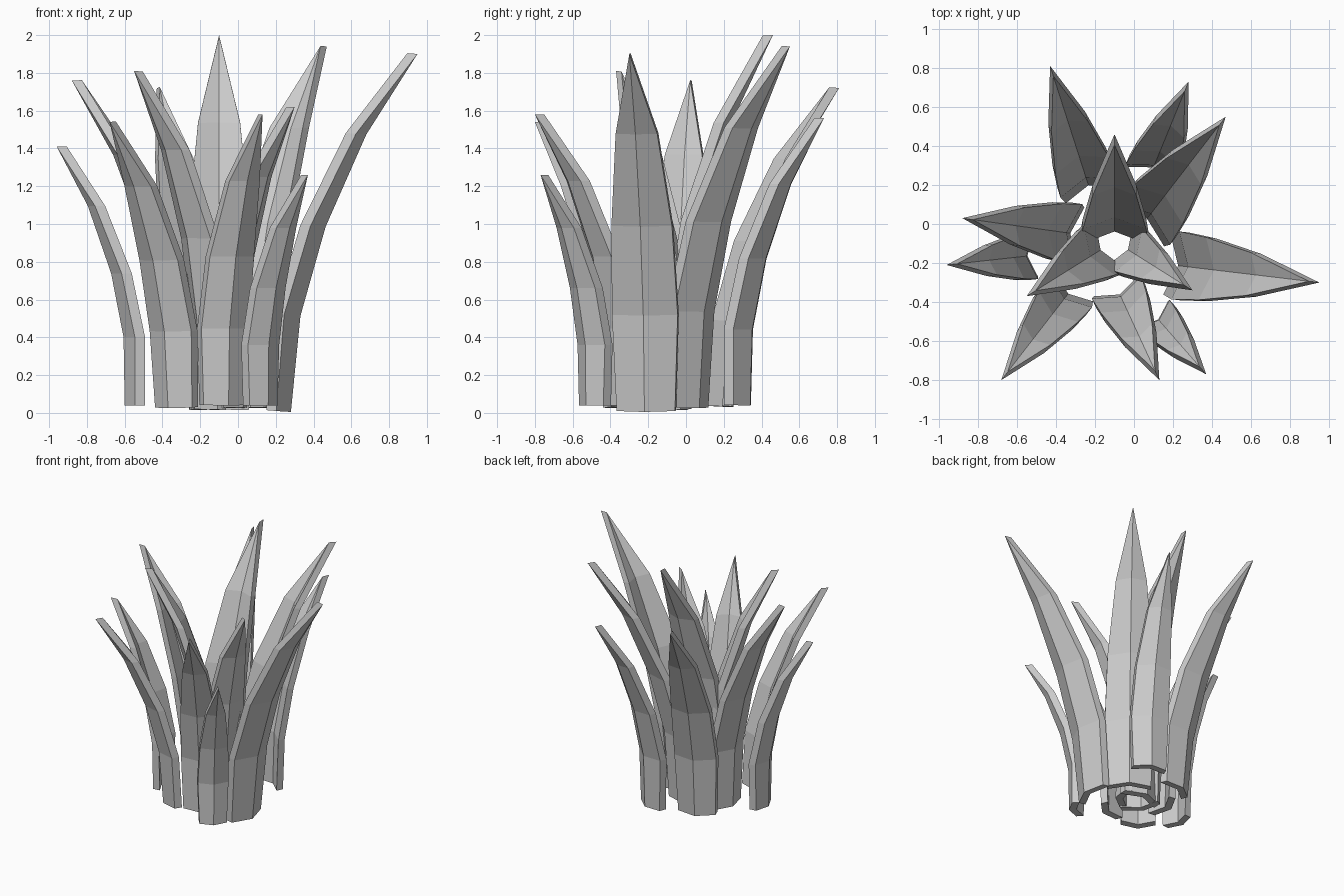
import bpy, bmesh, math
from mathutils import Vector

if "Cube" in bpy.data.objects:
    bpy.data.objects.remove(bpy.data.objects["Cube"])

# Leaf template for unit height: (height, outward bend, half width)
STATIONS = [(0, 0, .080), (.263, .004, .090), (.51, .052, .083), (.77, .142, .057), (1, .263, 0)]
THICK = .054
KEEL = .38   # keel depth as a share of the half width

# Outer keel at the base, and tip, for each leaf
LEAVES = {
    "inner_leaf_back": ((-.10, .03, .02), (-.10, .46, 2.0)),
    "inner_leaf_left": ((-.23, -.17, .02), (-.55, -.37, 1.81)),
    "inner_leaf_right": ((.03, -.17, .03), (.30, -.34, 1.62)),
    "middle_leaf_back_right": ((.10, .07, .025), (.47, .55, 1.94)),
    "middle_leaf_back_left": ((-.25, .25, .03), (-.43, .81, 1.72)),
    "middle_leaf_left": ((-.38, -.04, .03), (-.88, .03, 1.76)),
    "middle_leaf_front_left": ((-.37, -.40, .025), (-.68, -.80, 1.54)),
    "middle_leaf_front": ((-.05, -.41, .04), (.13, -.80, 1.58)),
    "middle_leaf_right": ((.28, -.22, .005), (.95, -.30, 1.90)),
    "outer_leaf_back": ((.12, .34, .04), (.28, .73, 1.56)),
    "outer_leaf_left": ((-.60, -.17, .04), (-.96, -.21, 1.41)),
    "outer_leaf_front": ((.16, -.53, .04), (.37, -.77, 1.26)),
}


def make_leaf(name, base, tip):
    base, tip = Vector(base), Vector(tip)
    d = tip - base
    flat = Vector((d.x, d.y, 0))
    out = flat.normalized()
    side = Vector((-out.y, out.x, 0))
    bend = STATIONS[-1][1]
    size = d.length / math.hypot(1, bend)
    tilt = math.atan2(flat.length, d.z) - math.atan(bend)
    c, s = math.cos(tilt), math.sin(tilt)
    bm = bmesh.new()

    def vert(r, t, h):
        return bm.verts.new(base + out * (r * c + h * s) + side * t + Vector((0, 0, h * c - r * s)))

    # Rings of six: outer edge, keel, edge, then the inner three back again
    rings = []
    for h, r, w in STATIONS[:-1]:
        h, r, w = h * size, r * size, w * size
        e = r - w * KEEL
        rings.append([vert(e, -w, h), vert(r, 0, h), vert(e, w, h),
                      vert(e - THICK, w, h), vert(r - THICK, 0, h), vert(e - THICK, -w, h)])
    for a, b in zip(rings, rings[1:]):
        for i in range(6):
            j = (i + 1) % 6
            bm.faces.new((a[i], a[j], b[j], b[i]))
    # Pointed tip with a short ridge
    a = rings[-1]
    o, n = vert(bend * size, 0, size), vert(bend * size - THICK, 0, size)
    for f in ((a[0], a[1], o), (a[1], a[2], o), (a[2], a[3], n, o),
              (a[3], a[4], n), (a[4], a[5], n), (a[5], a[0], o, n)):
        bm.faces.new(f)
    # Base cap
    a = rings[0]
    bm.faces.new((a[0], a[5], a[4], a[1]))
    bm.faces.new((a[1], a[4], a[3], a[2]))
    bmesh.ops.recalc_face_normals(bm, faces=bm.faces)
    mesh = bpy.data.meshes.new(name)
    bm.to_mesh(mesh)
    bm.free()
    bpy.context.collection.objects.link(bpy.data.objects.new(name, mesh))


for name, (base, tip) in LEAVES.items():
    make_leaf(name, base, tip)
